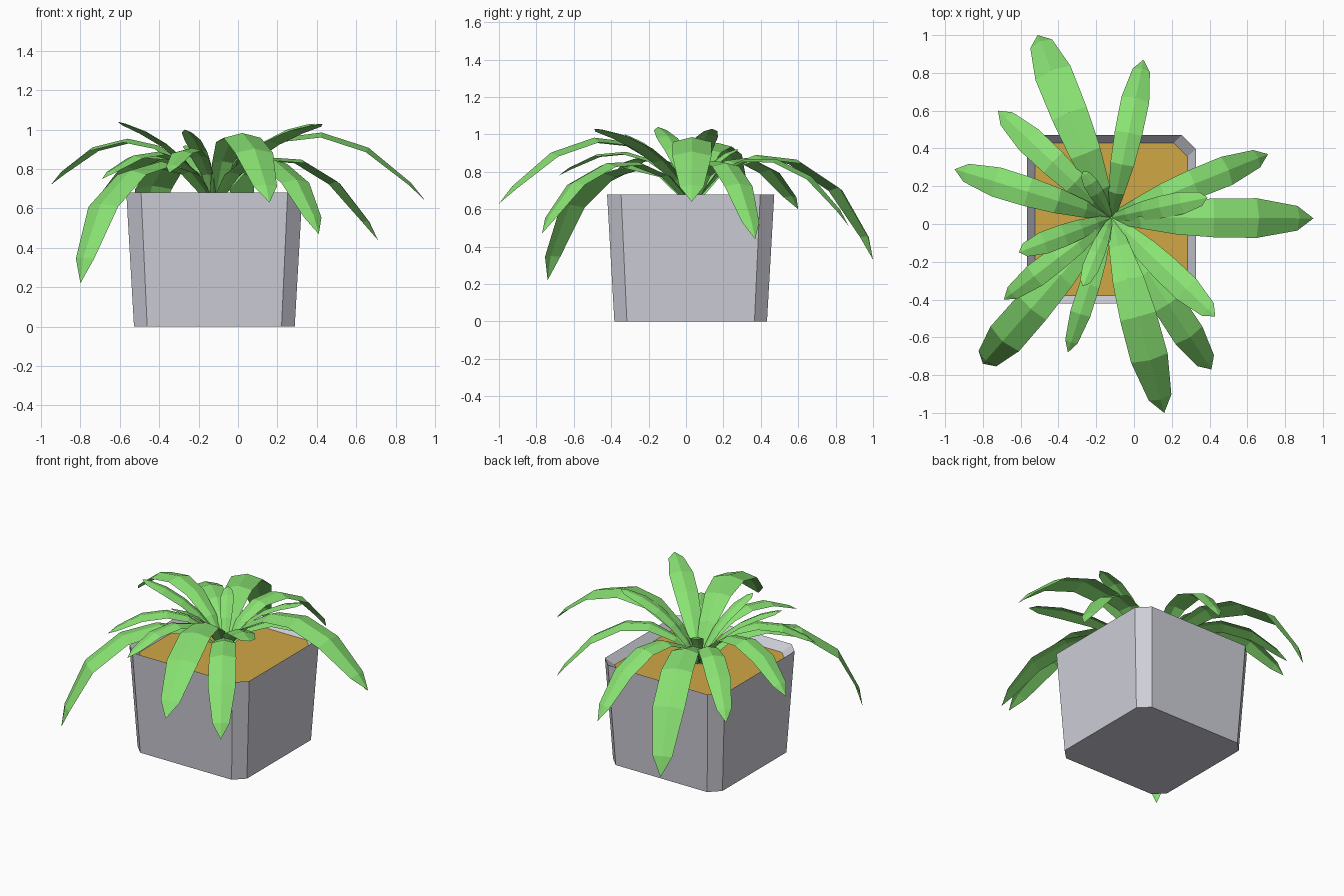
import bpy
import bmesh
from mathutils import Vector

cube = bpy.data.objects.get("Cube")
if cube:
    bpy.data.objects.remove(cube, do_unlink=True)


def make_material(name, rgb):
    mat = bpy.data.materials.new(name)
    mat.use_nodes = True
    mat.diffuse_color = (*rgb, 1)
    mat.node_tree.nodes["Principled BSDF"].inputs["Base Color"].default_value = (*rgb, 1)
    return mat


def finish(bm, name, mat):
    mesh = bpy.data.meshes.new(name)
    bm.to_mesh(mesh)
    bm.free()
    mesh.materials.append(mat)
    obj = bpy.data.objects.new(name, mesh)
    bpy.context.collection.objects.link(obj)
    return obj


stone = make_material("pot grey", (0.62, 0.62, 0.69))
earth = make_material("soil ochre", (0.63, 0.39, 0.06))
green = make_material("leaf green", (0.25, 0.76, 0.17))

CENTRE = Vector((-0.12, 0.025, 0))
SOIL_Z = 0.63


def corner_cut_ring(bm, half, cut, z):
    """Square ring with cut corners, counter-clockwise."""
    ring = []
    for sx, sy in ((1, 1), (-1, 1), (-1, -1), (1, -1)):
        a = Vector((sx * half, sy * (half - cut), z))
        b = Vector((sx * (half - cut), sy * half, z))
        pair = (a, b) if sx * sy > 0 else (b, a)
        ring += [bm.verts.new(CENTRE + p) for p in pair]
    return ring


# Pot: tapered walls and a lip sloping in to the soil
bm = bmesh.new()
rings = [corner_cut_ring(bm, *r) for r in
         ((0.408, 0.067, 0), (0.447, 0.075, 0.68), (0.403, 0.072, SOIL_Z))]
bm.faces.new(rings[0][::-1])
for low, high in zip(rings, rings[1:]):
    for i in range(8):
        j = (i + 1) % 8
        bm.faces.new((low[i], low[j], high[j], high[i]))
finish(bm, "pot", stone)

# Soil
bm = bmesh.new()
bm.faces.new(corner_cut_ring(bm, 0.403, 0.072, SOIL_Z))
finish(bm, "soil", earth)

# Width of a leaf along its length, as (position, share of full width)
OUTLINE = ((0, 0.3), (0.18, 0.56), (0.36, 0.84), (0.54, 0.98),
           (0.74, 1), (0.93, 0.62), (1, 0))


def leaf(name, tip, arch_z, width, reach=0.33, droop=0.1):
    """Creased blade along an arc from the plant's heart to its tip."""
    tip = Vector(tip)
    heart = Vector((-0.12, 0.035, SOIL_Z))
    out = Vector((tip.x - heart.x, tip.y - heart.y, 0))
    length = out.length
    out.normalize()
    side = Vector((-out.y, out.x, 0))
    start = heart + out * 0.005
    bend = heart + out * length * reach
    bend.z = arch_z
    # Cubic arc whose second handle is pushed outward, so the end hangs down
    rise = start.lerp(bend, 2 / 3)
    hang = tip.lerp(bend, 2 / 3) + out * length * droop
    bm = bmesh.new()
    rows = []
    for t, share in OUTLINE:
        s = 1 - t
        mid = start * s ** 3 + rise * 3 * s * s * t + hang * 3 * s * t * t + tip * t ** 3
        if share == 0:
            end = bm.verts.new(mid)
            rows.append((end, end, end))
            continue
        along = (rise - start) * s * s + (hang - rise) * 2 * s * t + (tip - hang) * t * t
        up = along.cross(side).normalized()
        half = width * share / 2
        drop = up * half * 0.25
        rows.append((bm.verts.new(mid - side * half - drop),
                     bm.verts.new(mid),
                     bm.verts.new(mid + side * half - drop)))
    for a, b in zip(rows, rows[1:]):
        for i in range(2):
            corners = [a[i], b[i], b[i + 1], a[i + 1]]
            bm.faces.new(list(dict.fromkeys(corners)))
    finish(bm, name, green)


# Leaves: tip, height of the arch's control point, width, reach, droop
LEAVES = {
    "back_long_leaf": ((-0.51, 1.0, 0.33), 1.28, 0.2, 0.28, 0.36),
    "back_leaf": ((0.05, 0.87, 0.51), 1.18, 0.15, 0.33, 0.2),
    "back_right_leaf": ((-0.72, 0.6, 0.6), 1.14, 0.15, 0.33, 0.15),
    "right_leaf": ((-0.95, 0.29, 0.72), 1.23, 0.16, 0.38, 0.12),
    "right_upright_leaf": ((-0.61, -0.15, 1.04), 0.99, 0.12),
    "right_front_leaf": ((-0.69, -0.4, 0.75), 1.08, 0.13),
    "front_right_long_leaf": ((-0.8, -0.74, 0.22), 1.2, 0.2, 0.38, 0.36),
    "front_right_leaf": ((-0.35, -0.68, 0.78), 1.1, 0.11),
    "front_small_leaf": ((-0.27, -0.33, 1.0), 0.95, 0.09),
    "front_long_leaf": ((0.16, -1.0, 0.63), 1.34, 0.2, 0.32, 0.14),
    "front_left_low_leaf": ((0.41, -0.77, 0.47), 1.16, 0.17, 0.38, 0.22),
    "front_left_upright_leaf": ((0.43, -0.49, 1.03), 1.02, 0.15),
    "left_long_leaf": ((0.95, 0.03, 0.64), 1.34, 0.21, 0.32, 0.14),
    "left_upright_leaf": ((0.39, 0.14, 1.03), 1.02, 0.12),
    "left_back_leaf": ((0.71, 0.37, 0.44), 1.18, 0.16, 0.37, 0.14),
    "back_small_leaf": ((-0.27, 0.28, 0.92), 0.92, 0.08),
}
for name, spec in LEAVES.items():
    leaf(name, *spec)
